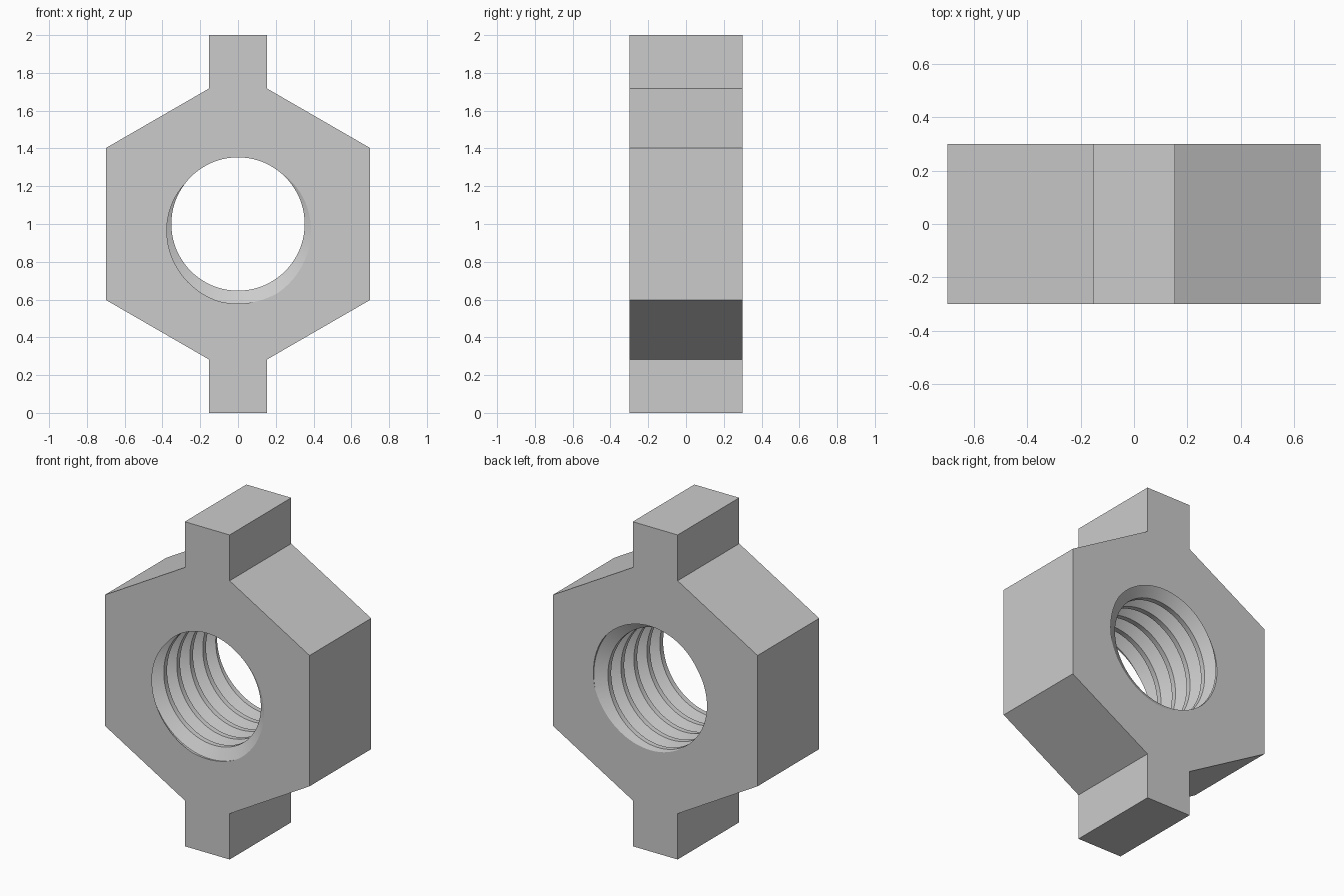
import bpy, bmesh
from math import sin, cos, tan, pi, radians

cube = bpy.data.objects.get("Cube")
if cube:
    bpy.data.objects.remove(cube, do_unlink=True)

HALF_DEPTH = 0.3
APOTHEM = 0.698
LUG = 0.153
PITCH = 0.1264
MINOR, MAJOR = 0.353, 0.4215
START = radians(-82)      # angle of the thread root on the front face
STEPS = 80

steel = bpy.data.materials.new("light_grey_metal")
steel.use_nodes = True
grey = (0.6, 0.6, 0.6, 1)
steel.diffuse_color = grey
steel.node_tree.nodes["Principled BSDF"].inputs["Base Color"].default_value = grey


def make_object(name, bm):
    bmesh.ops.recalc_face_normals(bm, faces=bm.faces)
    mesh = bpy.data.meshes.new(name)
    bm.to_mesh(mesh)
    bm.free()
    mesh.materials.append(steel)
    obj = bpy.data.objects.new(name, mesh)
    bpy.context.collection.objects.link(obj)
    return obj


# Hexagonal body with a lug at top and bottom, from one mirrored outline
slope = tan(radians(30))
corner = APOTHEM * slope
quarter = [(LUG, 1), (LUG, 2 * corner - LUG * slope), (APOTHEM, corner)]
right_half = quarter + [(x, -z) for x, z in reversed(quarter)]
outline = right_half + [(-x, z) for x, z in reversed(right_half)]
bm = bmesh.new()
face = bm.faces.new([bm.verts.new((x, -HALF_DEPTH, z + 1)) for x, z in outline])
ext = bmesh.ops.extrude_face_region(bm, geom=[face])
bmesh.ops.translate(bm, vec=(0, 2 * HALF_DEPTH, 0),
                    verts=[g for g in ext["geom"] if isinstance(g, bmesh.types.BMVert)])
body = make_object("threaded_nut_body", bm)

# Helical tap: flat crests, flat roots and sloped flanks, right-handed
profile = [(-3 / 8, MINOR), (-1 / 16, MAJOR), (1 / 16, MAJOR), (3 / 8, MINOR)]
bm = bmesh.new()
rows = []
for turn in range(-1, 8):
    for offset, radius in profile:
        row = []
        for i in range(STEPS + 1):
            a = 2 * pi * i / STEPS
            y = -HALF_DEPTH + PITCH * (turn + offset - (a - START) / (2 * pi))
            row.append(bm.verts.new((radius * cos(a), y, 1 + radius * sin(a))))
        rows.append(row)
for low, high in zip(rows, rows[1:]):
    for i in range(STEPS):
        bm.faces.new((low[i], low[i + 1], high[i + 1], high[i]))
bmesh.ops.remove_doubles(bm, verts=bm.verts, dist=0.0001)

# Close both tap ends with a point on the axis
rim = [e for e in bm.edges if e.is_boundary]
tips = {s: bm.verts.new((0, s * 0.9, 1)) for s in (-1, 1)}
for e in rim:
    side = 1 if e.verts[0].co.y > 0 else -1
    bm.faces.new((e.verts[0], e.verts[1], tips[side]))
tap = make_object("thread_cutter", bm)
tap.hide_render = True

# Cut the threaded bore
cut = body.modifiers.new("threaded_bore", "BOOLEAN")
cut.operation = "DIFFERENCE"
cut.solver = "EXACT"
cut.object = tap
bpy.ops.object.select_all(action="DESELECT")
body.select_set(True)
bpy.context.view_layer.objects.active = body
bpy.ops.object.modifier_apply(modifier=cut.name)
bpy.data.objects.remove(tap, do_unlink=True)
bpy.ops.object.shade_smooth_by_angle(angle=radians(25))
